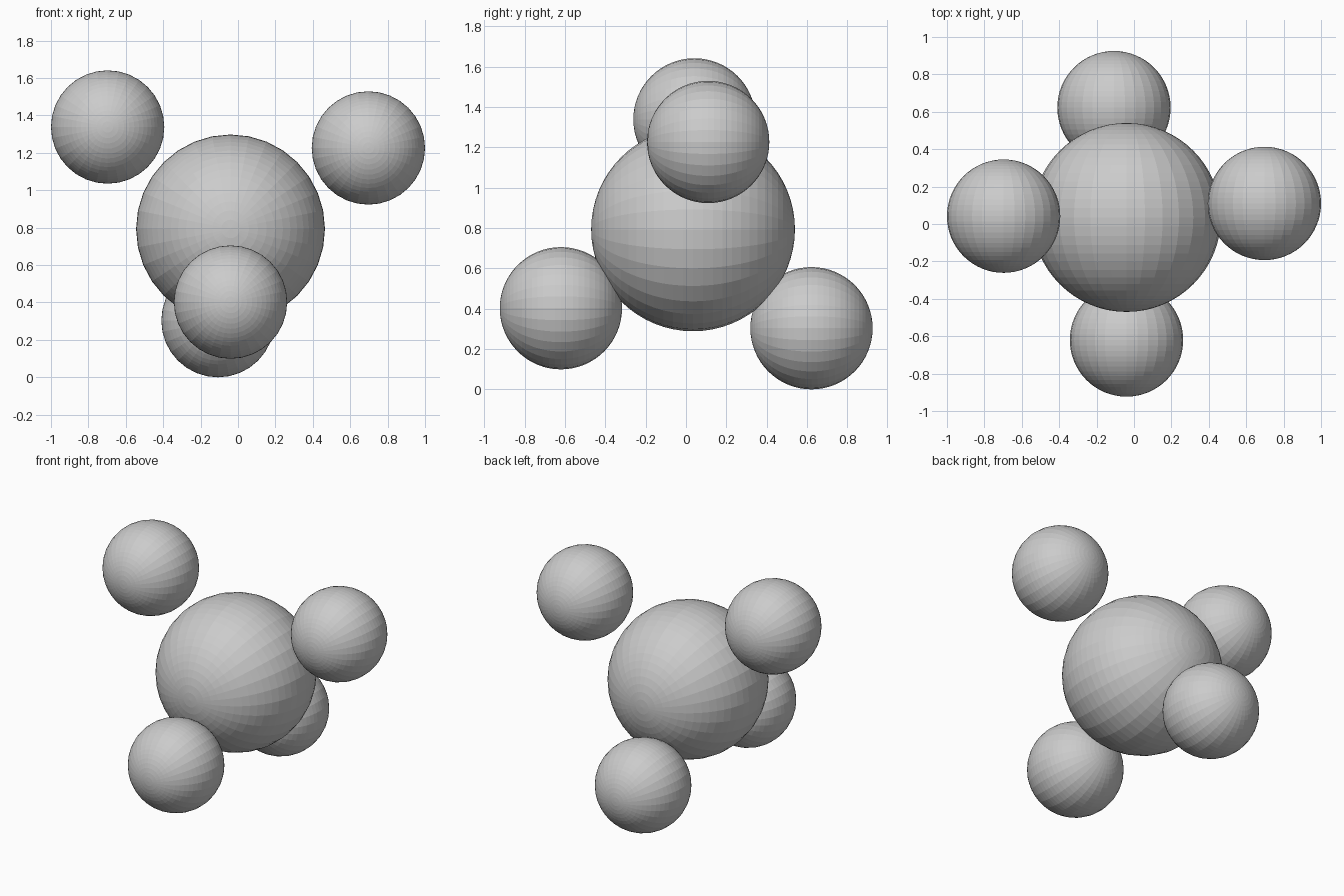
import bpy
from math import radians

if "Cube" in bpy.data.objects:
    bpy.data.objects.remove(bpy.data.objects["Cube"])


def ball(name, radius, location):
    # faceted sphere with its poles facing front and back
    bpy.ops.mesh.primitive_uv_sphere_add(
        segments=32, ring_count=32, radius=radius,
        location=location, rotation=(radians(90), 0, 0))
    bpy.context.object.name = name


# large central atom
ball("central_atom", 0.505, (-0.04, 0.035, 0.793))

# four small outer atoms, two raised at the sides, two low at front and back
outer = {
    "left_atom": (-0.697, 0.042, 1.338),
    "right_atom": (0.697, 0.11, 1.226),
    "front_atom": (-0.04, -0.62, 0.402),
    "back_atom": (-0.107, 0.622, 0.303),
}
for name, location in outer.items():
    ball(name, 0.303, location)
